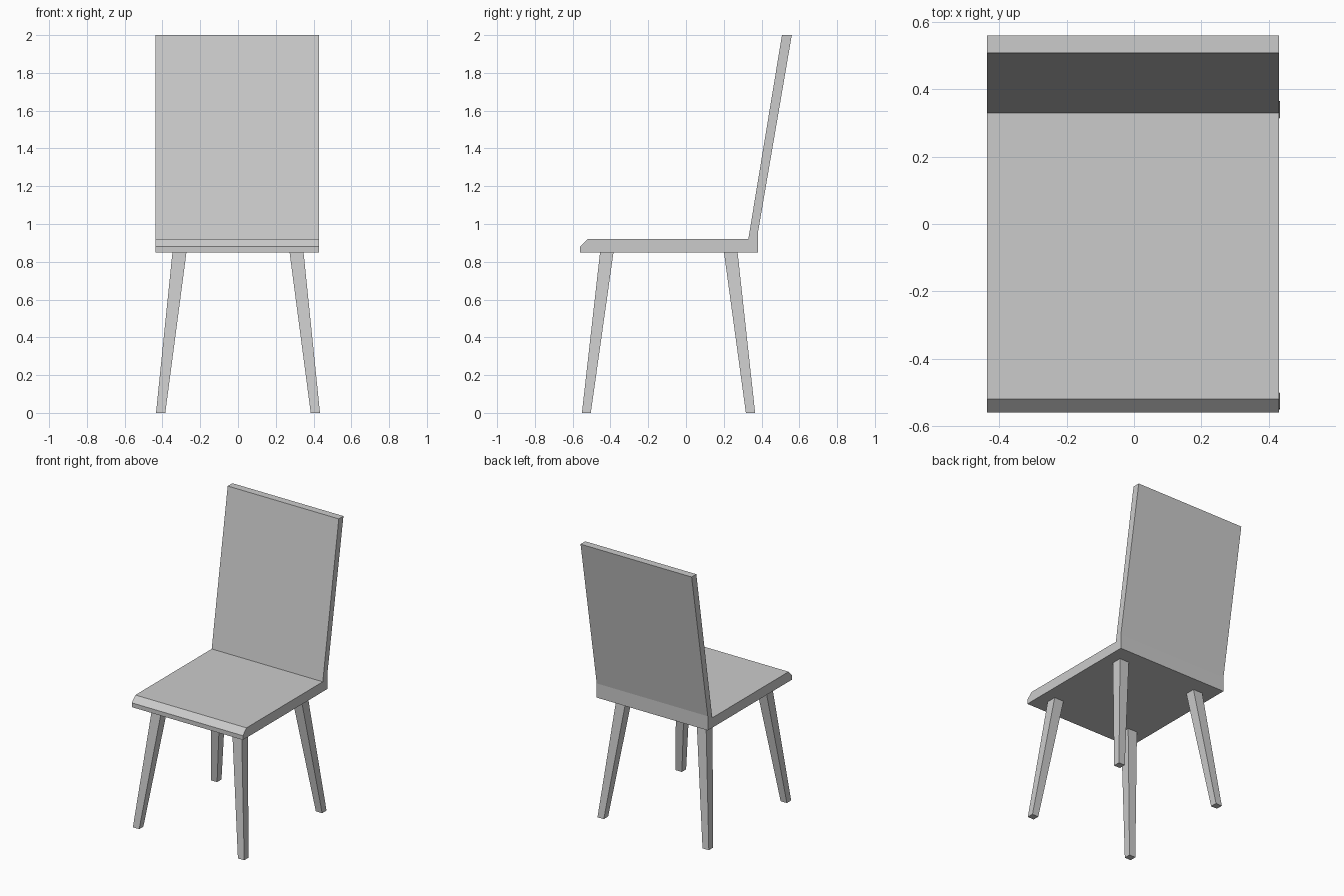
import bpy

if "Cube" in bpy.data.objects:
    bpy.data.objects.remove(bpy.data.objects["Cube"])


def make_object(name, verts, faces):
    mesh = bpy.data.meshes.new(name)
    mesh.from_pydata(verts, [], faces)
    mesh.update()
    obj = bpy.data.objects.new(name, mesh)
    bpy.context.collection.objects.link(obj)
    return obj


# Seat and leaning backrest: one side profile (y, z) extruded across x
profile = [(-0.56, 0.85), (0.38, 0.85), (0.38, 0.95), (0.56, 2.0),
           (0.508, 2.0), (0.33, 0.92), (-0.52, 0.92), (-0.56, 0.88)]
n = len(profile)
x_left, x_right = -0.436, 0.43
verts = [(x, y, z) for x in (x_left, x_right) for y, z in profile]
faces = [tuple(reversed(range(n))), tuple(range(n, 2 * n))]
faces += [(i, (i + 1) % n, n + (i + 1) % n, n + i) for i in range(n)]
make_object("seat_and_backrest", verts, faces)


# Tapered, splayed legs: x and y ranges at the floor and under the seat
def leg(name, side, foot_y, top_y):
    rings = [((0.385, 0.434), foot_y, 0.0), ((0.273, 0.347), top_y, 0.85)]
    verts = []
    for xs, (y0, y1), z in rings:
        x0, x1 = sorted(side * x for x in xs)
        verts += [(x0, y0, z), (x1, y0, z), (x1, y1, z), (x0, y1, z)]
    faces = [(3, 2, 1, 0), (4, 5, 6, 7)]
    faces += [(i, (i + 1) % 4, 4 + (i + 1) % 4, 4 + i) for i in range(4)]
    make_object(name, verts, faces)


for label, side in (("left", -1), ("right", 1)):
    leg(f"front_leg_{label}", side, (-0.551, -0.504), (-0.455, -0.384))
    leg(f"back_leg_{label}", side, (0.317, 0.366), (0.201, 0.273))
